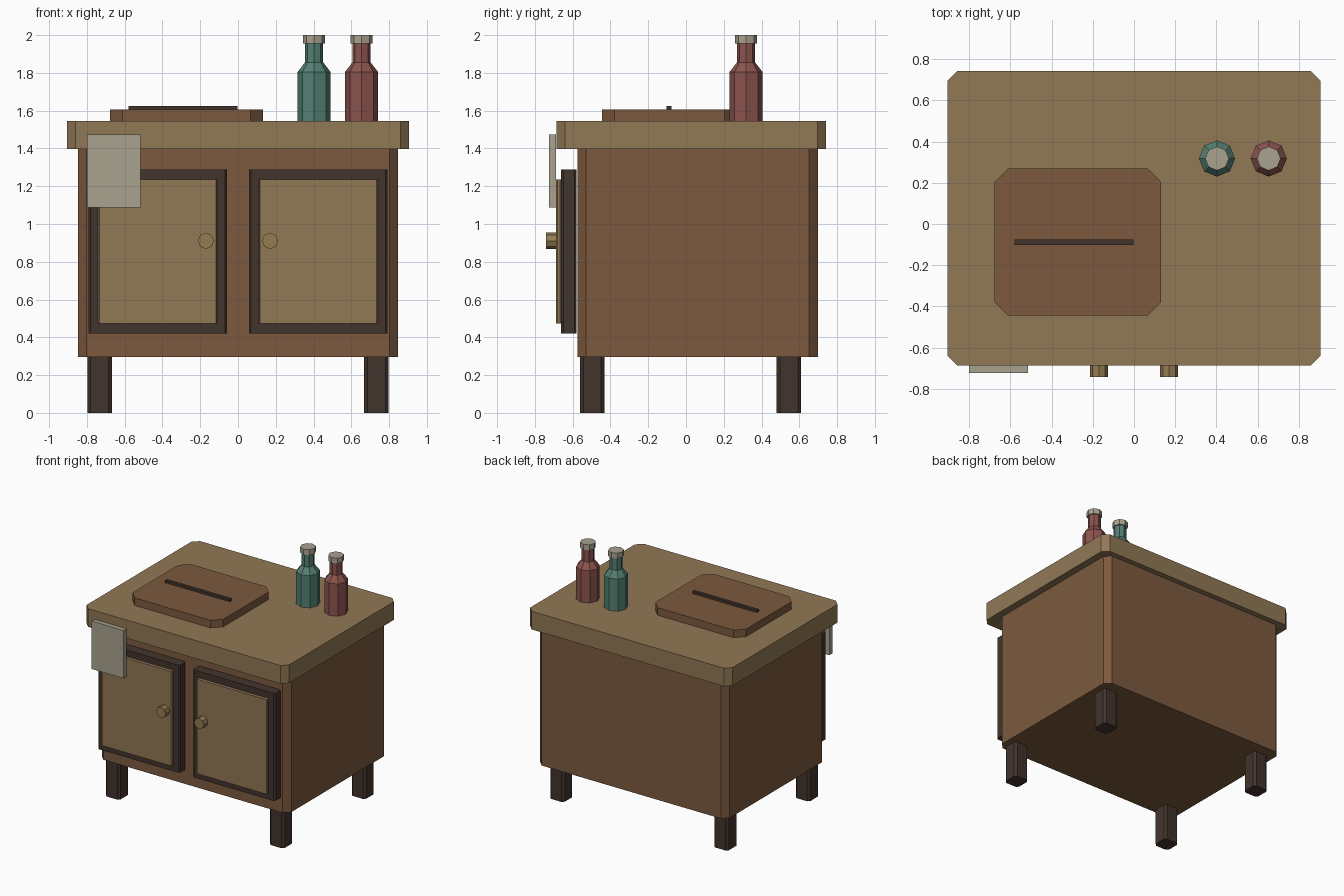
import bpy, bmesh, math
from mathutils import Matrix

if "Cube" in bpy.data.objects:
    bpy.data.objects.remove(bpy.data.objects["Cube"])


def material(name, rgb):
    # 8-bit sRGB to linear viewport colour
    m = bpy.data.materials.new(name)
    m.diffuse_color = [((c / 255 + 0.055) / 1.055) ** 2.4 for c in rgb] + [1]
    m.use_nodes = True
    m.node_tree.nodes["Principled BSDF"].inputs["Base Color"].default_value = m.diffuse_color
    return m


OAK = material("light_wood", (145, 120, 85))
BROWN = material("brown_wood", (124, 90, 62))
DARK = material("dark_wood", (66, 52, 44))
BRASS = material("brass", (148, 125, 82))
CLOTH = material("cloth", (168, 162, 143))
TEAL = material("teal_glass", (84, 128, 115))
RED = material("red_glass", (140, 84, 78))


def finish(name, bm, mat):
    bmesh.ops.recalc_face_normals(bm, faces=bm.faces)
    mesh = bpy.data.meshes.new(name)
    bm.to_mesh(mesh)
    bm.free()
    mesh.materials.append(mat)
    obj = bpy.data.objects.new(name, mesh)
    bpy.context.collection.objects.link(obj)
    return obj


def box(name, x, y, z, mat, chamfer=0):
    """Box from ranges, with its four upright edges chamfered."""
    bm = bmesh.new()
    size = [r[1] - r[0] for r in (x, y, z)]
    mid = [(r[0] + r[1]) / 2 for r in (x, y, z)]
    bmesh.ops.create_cube(bm, size=1, matrix=Matrix.Translation(mid) @ Matrix.Diagonal((*size, 1)))
    if chamfer:
        upright = [e for e in bm.edges
                   if abs(e.verts[0].co.z - e.verts[1].co.z) > size[2] / 2]
        bmesh.ops.bevel(bm, geom=upright, offset=chamfer, offset_type='OFFSET',
                        segments=1, affect='EDGES')
        # exact corner cut is measured along the sides
    return finish(name, bm, mat)


def lathe(name, profile, mat, matrix, sides=8):
    """Closed solid of revolution from (radius, height) pairs."""
    bm = bmesh.new()
    rings = []
    for r, h in profile:
        rings.append([bm.verts.new(matrix @ Matrix.Rotation(math.tau * i / sides, 4, 'Z')
                                   @ Matrix.Translation((r, 0, h)).translation)
                      for i in range(sides)])
    for a, b in zip(rings, rings[1:]):
        for i in range(sides):
            j = (i + 1) % sides
            bm.faces.new((a[i], a[j], b[j], b[i]))
    bm.faces.new(rings[0][::-1])
    bm.faces.new(rings[-1])
    return finish(name, bm, mat)


# Cabinet and countertop
box("cabinet_body", (-0.847, 0.847), (-0.575, 0.698), (0.297, 1.397), BROWN, 0.046)
box("countertop", (-0.905, 0.905), (-0.686, 0.742), (1.397, 1.544), OAK, 0.046)

# Legs
for side, sx in (("left", -0.733), ("right", 0.733)):
    for end, cy in (("front", -0.496), ("back", 0.545)):
        box(f"{end}_{side}_leg", (sx - 0.065, sx + 0.065), (cy - 0.065, cy + 0.065),
            (0, 0.297), DARK, 0.018)

# Doors with raised panels and knobs
for side, s in (("left", -1), ("right", 1)):
    cx = s * 0.425
    box(f"{side}_door_frame", (cx - 0.367, cx + 0.367), (-0.661, -0.579),
        (0.42, 1.288), DARK, 0.012)
    box(f"{side}_door_panel", (cx - 0.315, cx + 0.315), (-0.687, -0.661),
        (0.472, 1.236), OAK, 0.006)
    lathe(f"{side}_door_knob", [(0.043, 0), (0.043, 0.055)], BRASS,
          Matrix.Translation((s * 0.17, -0.687, 0.911)) @ Matrix.Rotation(math.pi / 2, 4, 'X'))

# Cutting board with dark strip
box("cutting_board", (-0.678, 0.132), (-0.445, 0.269), (1.544, 1.605), BROWN, 0.066)
box("board_strip", (-0.58, -0.003), (-0.102, -0.076), (1.605, 1.625), DARK)

# Towel hanging over the front edge
box("towel", (-0.8, -0.515), (-0.724, -0.687), (1.087, 1.474), CLOTH)

# Bottles
bottle = [(0.088, 0), (0.088, 0.26), (0.048, 0.312), (0.048, 0.412)]
for label, bx, glass in (("teal", 0.403, TEAL), ("red", 0.654, RED)):
    place = Matrix.Translation((bx, 0.318, 1.544))
    lathe(f"{label}_bottle", bottle, glass, place)
    lathe(f"{label}_bottle_cap", [(0.058, 0.412), (0.058, 0.456)], CLOTH, place)
